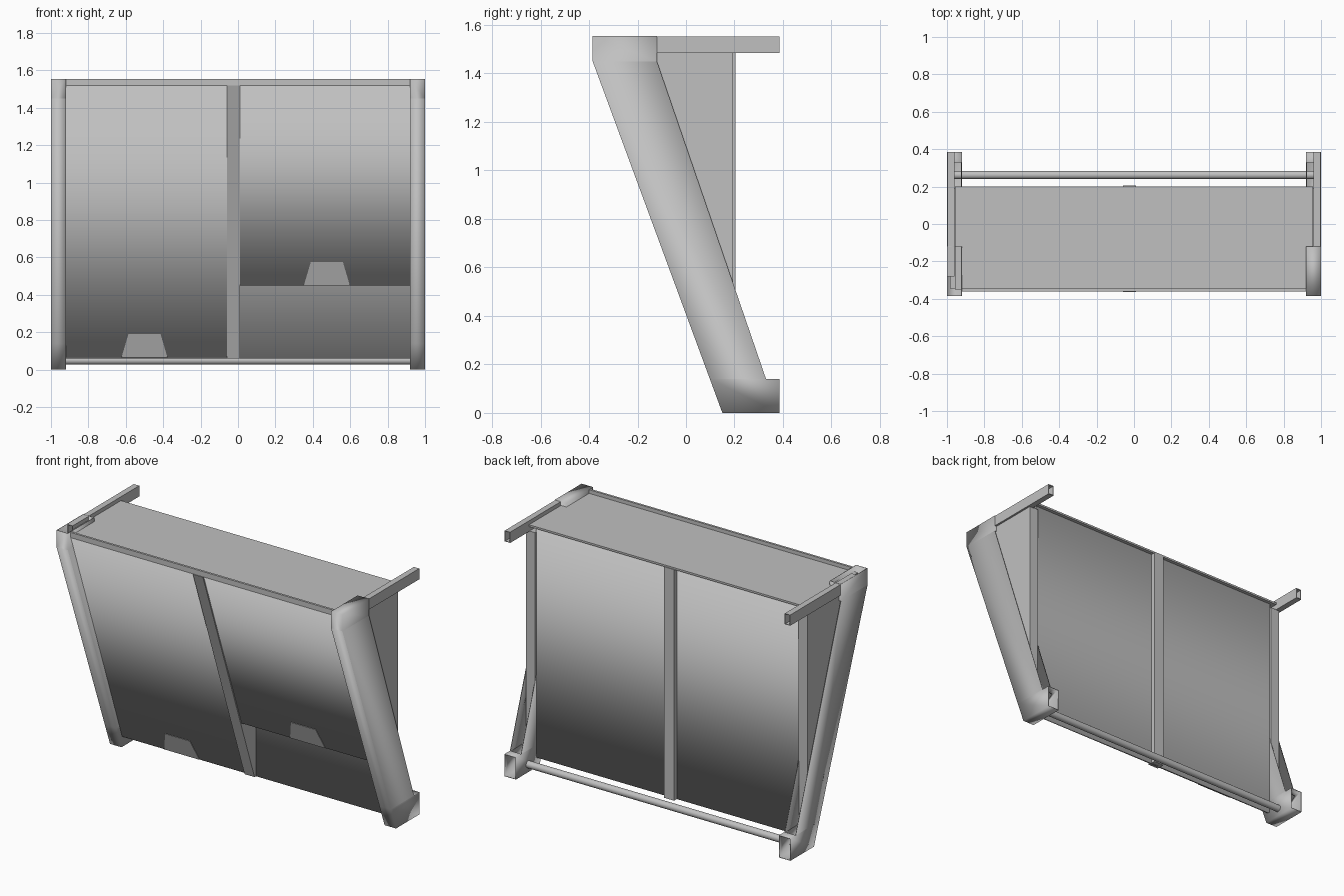
import bpy, bmesh
from mathutils import Matrix

cube = bpy.data.objects.get("Cube")
if cube:
    bpy.data.objects.remove(cube, do_unlink=True)

grey = bpy.data.materials.new("plain_grey")
grey.use_nodes = True
colour = (0.53, 0.53, 0.53, 1)
grey.diffuse_color = colour
grey.node_tree.nodes["Principled BSDF"].inputs["Base Color"].default_value = colour


def finish(name, bm):
    mesh = bpy.data.meshes.new(name)
    bm.to_mesh(mesh)
    bm.free()
    mesh.materials.append(grey)
    obj = bpy.data.objects.new(name, mesh)
    bpy.context.collection.objects.link(obj)
    return obj


def extrude_profile(profile, x0, x1):
    """Side profile of (y, z) points extruded along x."""
    bm = bmesh.new()
    face = bm.faces.new([bm.verts.new((x0, y, z)) for y, z in profile])
    out = bmesh.ops.extrude_face_region(bm, geom=[face])
    verts = [v for v in out["geom"] if isinstance(v, bmesh.types.BMVert)]
    bmesh.ops.translate(bm, verts=verts, vec=(x1 - x0, 0, 0))
    bmesh.ops.recalc_face_normals(bm, faces=bm.faces[:])
    return bm


def prism(name, profile, x0, x1, smooth=False):
    bm = extrude_profile(profile, x0, x1)
    for f in bm.faces:
        f.smooth = smooth and abs(f.normal.x) < 0.5
    return finish(name, bm)


def shell(name, profile, x0, x1, is_open, smooth, cuts=()):
    """Thin-walled prism without the faces for which is_open is true."""
    bm = extrude_profile(profile, x0, x1)
    for z in cuts:
        bmesh.ops.bisect_plane(bm, geom=bm.verts[:] + bm.edges[:] + bm.faces[:],
                               plane_co=(0, 0, z), plane_no=(0, 0, 1))
    bm.normal_update()
    gone = [f for f in bm.faces if is_open(f.normal, f.calc_center_median())]
    bmesh.ops.delete(bm, geom=gone, context="FACES")
    for f in bm.faces:
        f.smooth = smooth
    wall = finish(name, bm).modifiers.new("wall", "SOLIDIFY")
    wall.thickness = 0.005
    wall.offset = -1


def box(y0, y1, z0, z1):
    return [(y0, z0), (y1, z0), (y1, z1), (y0, z1)]


def front_y(z):
    """Depth of the sloping front at height z."""
    return 0.18 - 0.353 * z


def slab(z0, z1, ahead, behind):
    """Profile of a sheet that follows the sloping front."""
    return [(front_y(z0) - ahead, z0), (front_y(z0) + behind, z0),
            (front_y(z1) + behind, z1), (front_y(z1) - ahead, z1)]


# Slanted channel columns open at the back, narrow top arms and side panels
column = [(-0.385, 1.555), (-0.385, 1.45), (0.15, 0), (0.385, 0),
          (0.385, 0.14), (0.33, 0.14), (-0.12, 1.45), (-0.12, 1.555)]
for side, s, arm_front in (("left", 1, -0.122), ("right", -1, -0.28)):
    shell(side + "_column", column, s * 0.92, s,
          lambda n, c: (n.y > 0.5 and c.z < 1.45) or (s < 0 and n.z > 0.9 and c.z > 1.5),
          True, (0.14, 1.45))
    shell(side + "_top_arm", box(arm_front, 0.385, 1.485, 1.553), s * 0.96, s * 0.998,
          lambda n, c: abs(n.y) > 0.5, False)
    prism(side + "_side_panel", [(front_y(0.06), 0.06), (0.193, 0.06), (0.193, 1.487),
                                 (front_y(1.487), 1.487)], s * 0.922, s * 0.985)

# Body panels and front rim
prism("top_panel", box(-0.35, 0.2, 1.518, 1.53), -0.958, 0.958)
prism("front_rim", box(-0.36, -0.346, 1.52, 1.553), -0.92, 0.92)
prism("back_panel", box(0.165, 0.178, 0.06, 1.52), -0.925, 0.925, True)
prism("centre_divider", [(front_y(0.06) - 0.008, 0.06), (0.205, 0.06), (0.205, 1.52),
                         (front_y(1.52) - 0.008, 1.52)], -0.06, 0.01)

# Sloping doors with trapezoid pull plates at their lower edges
for name, x0, x1, z0, handle_x in (("right_door", -0.925, -0.06, 0.065, -0.5),
                                   ("left_door", 0.01, 0.925, 0.45, 0.475)):
    prism(name, slab(z0, 1.52, 0, 0.012), x0, x1, True)
    plate = prism(name + "_pull", slab(z0, z0 + 0.125, 0.004, 0), handle_x - 0.123,
                  handle_x + 0.123)
    for v in plate.data.vertices:
        if v.co.z > z0 + 0.06:
            v.co.x = handle_x + (v.co.x - handle_x) * 0.7

# Round rod between the feet
bm = bmesh.new()
bmesh.ops.create_cone(bm, cap_ends=True, segments=24, radius1=0.022, radius2=0.022, depth=1.92,
                      matrix=Matrix.Translation((0, 0.262, 0.05)) @ Matrix.Rotation(1.5708, 4, "Y"))
for f in bm.faces:
    f.smooth = abs(f.normal.x) < 0.5
finish("lower_rod", bm)
